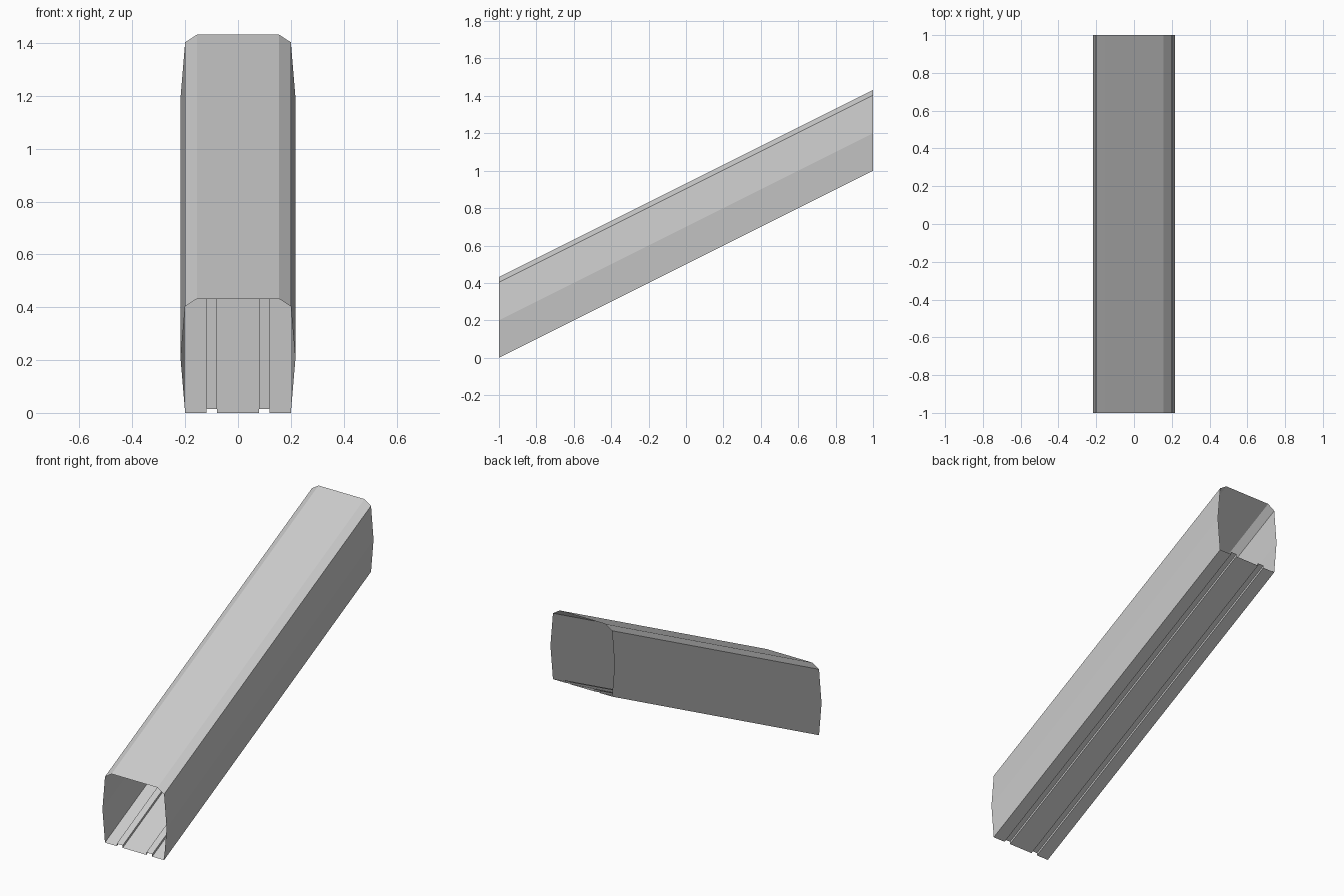
import bpy
import bmesh

if "Cube" in bpy.data.objects:
    bpy.data.objects.remove(bpy.data.objects["Cube"])

SLOPE = 0.5  # rise per unit of length

# Right half of the cross-section, from floor centre round to roof centre
half = [(0.08, 0.0), (0.08, 0.015), (0.12, 0.015), (0.12, 0.0),
        (0.20, 0.0), (0.217, 0.20), (0.20, 0.403), (0.155, 0.432)]
profile = half + [(-x, z) for x, z in reversed(half)]

grey = bpy.data.materials.new("light grey")
grey.diffuse_color = (0.6, 0.6, 0.6, 1)
grey.use_nodes = True
grey.node_tree.nodes["Principled BSDF"].inputs["Base Color"].default_value = grey.diffuse_color

# Open-ended sloping tube with two shallow channels along the floor
bm = bmesh.new()
front, back = [[bm.verts.new((x, y, z + SLOPE * (y + 1))) for x, z in profile]
               for y in (-1, 1)]
n = len(profile)
for i in range(n):
    j = (i + 1) % n
    bm.faces.new((front[i], front[j], back[j], back[i]))
bmesh.ops.recalc_face_normals(bm, faces=bm.faces)

mesh = bpy.data.meshes.new("sloping_tunnel")
bm.to_mesh(mesh)
bm.free()
mesh.materials.append(grey)
tunnel = bpy.data.objects.new("sloping_tunnel", mesh)
bpy.context.collection.objects.link(tunnel)

# Soften the gentle side bends, keep the corners crisp
bpy.context.view_layer.objects.active = tunnel
tunnel.select_set(True)
bpy.ops.object.shade_flat()
